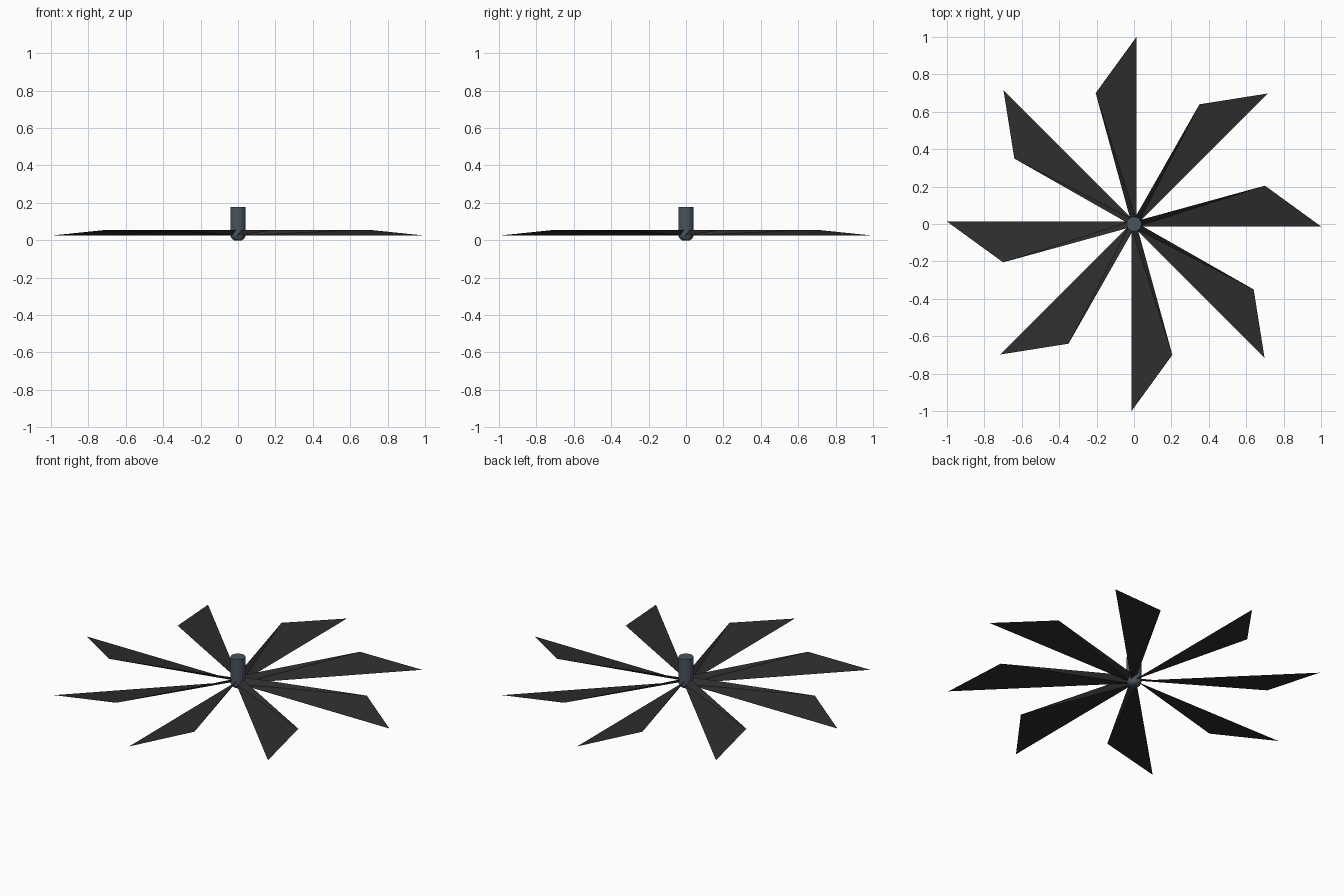
import bpy, math

if "Cube" in bpy.data.objects:
    bpy.data.objects.remove(bpy.data.objects["Cube"])

def mat(name, col):
    m = bpy.data.materials.new(name)
    m.diffuse_color = (*col, 1)
    m.use_nodes = True
    m.node_tree.nodes["Principled BSDF"].inputs["Base Color"].default_value = m.diffuse_color
    return m

dark = mat("charcoal", (0.027, 0.027, 0.027))
steel = mat("slate grey", (0.07, 0.09, 0.11))

def build(name, verts, faces, material):
    me = bpy.data.meshes.new(name)
    me.from_pydata(verts, [], faces)
    me.materials.append(material)
    ob = bpy.data.objects.new(name, me)
    bpy.context.collection.objects.link(ob)
    return ob

# Thin twisted blades: steep at the root, nearly flat at the tip
blade = [(0.02, -0.013, 0.025), (1.0, -0.013, 0.025), (0.70, 0.205, 0.056), (0.02, 0.018, 0.056)]
for i in range(8):
    ob = build(f"blade_{i + 1}", blade, [(0, 1, 2), (0, 2, 3)], dark)
    ob.rotation_euler.z = i * math.pi / 4

# Faceted hub with rounded lower end
N = 16
rings = [(0.021, 0.0), (0.033, 0.008), (0.04, 0.024), (0.04, 0.178)]
verts = [(r * math.cos(2 * math.pi * k / N), r * math.sin(2 * math.pi * k / N), z)
         for r, z in rings for k in range(N)]
faces = [(j * N + k, j * N + (k + 1) % N, (j + 1) * N + (k + 1) % N, (j + 1) * N + k)
         for j in range(len(rings) - 1) for k in range(N)]
faces.append(tuple(reversed(range(N))))
faces.append(tuple(range((len(rings) - 1) * N, len(rings) * N)))
build("hub", verts, faces, steel)
